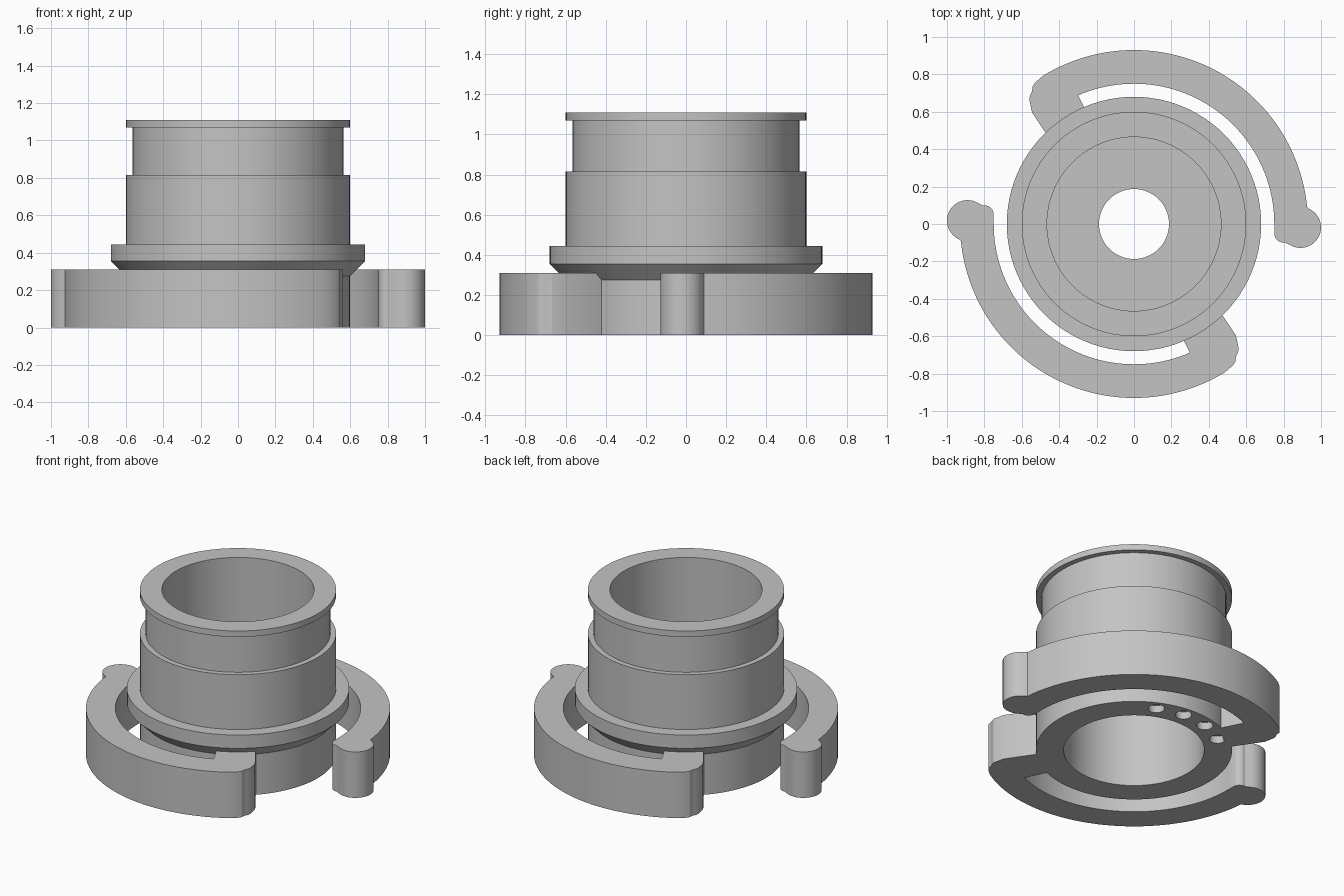
import bpy, bmesh, math
from mathutils import Matrix

if "Cube" in bpy.data.objects:
    bpy.data.objects.remove(bpy.data.objects["Cube"])

metal = bpy.data.materials.new("grey metal")
metal.diffuse_color = (0.55, 0.55, 0.55, 1)
metal.use_nodes = True
metal.node_tree.nodes["Principled BSDF"].inputs["Base Color"].default_value = metal.diffuse_color


def finish(name, bm):
    bmesh.ops.recalc_face_normals(bm, faces=bm.faces)
    mesh = bpy.data.meshes.new(name)
    bm.to_mesh(mesh)
    bm.free()
    mesh.materials.append(metal)
    ob = bpy.data.objects.new(name, mesh)
    bpy.context.collection.objects.link(ob)
    return ob


def smooth(ob):
    bpy.ops.object.select_all(action='DESELECT')
    ob.select_set(True)
    bpy.context.view_layer.objects.active = ob
    bpy.ops.object.shade_smooth_by_angle(angle=math.radians(25))


def lathe(name, profile, steps=96):
    """Revolve a closed (radius, height) profile around z."""
    bm = bmesh.new()
    rings = []
    for i in range(steps):
        a = 2 * math.pi * i / steps
        rings.append([bm.verts.new((r * math.cos(a), r * math.sin(a), z)) for r, z in profile])
    n = len(profile)
    for i in range(steps):
        p, q = rings[i], rings[(i + 1) % steps]
        for j in range(n):
            k = (j + 1) % n
            bm.faces.new((p[j], q[j], q[k], p[k]))
    return finish(name, bm)


def arc(r, a0, a1, n, cx=0, cy=0):
    angles = [math.radians(a0 + (a1 - a0) * i / n) for i in range(n + 1)]
    return [(cx + r * math.cos(a), cy + r * math.sin(a)) for a in angles]


# Coupling body: stepped outside, bore with a pierced inner wall
body = lathe("coupling_body", [
    (0.43, 0), (0.60, 0), (0.60, 0.275), (0.68, 0.355), (0.68, 0.445),
    (0.60, 0.445), (0.60, 0.815), (0.565, 0.815), (0.565, 1.07),
    (0.60, 1.07), (0.60, 1.11), (0.465, 1.11), (0.465, 0.63),
    (0.187, 0.63), (0.187, 0.53), (0.43, 0.53)])

# Four shallow blind holes in the underside
bm = bmesh.new()
for deg in (65, 85, 105, 125):
    a = math.radians(deg)
    bmesh.ops.create_cone(bm, cap_ends=True, segments=24, radius1=0.05, radius2=0.05, depth=0.1,
                          matrix=Matrix.Translation((0.528 * math.cos(a), 0.528 * math.sin(a), 0)))
cutter = finish("hole_cutter", bm)
cutter.hide_render = True
mod = body.modifiers.new("holes", 'BOOLEAN')
mod.operation = 'DIFFERENCE'
mod.solver = 'EXACT'
mod.object = cutter
bpy.context.view_layer.objects.active = body
bpy.ops.object.modifier_apply(modifier=mod.name)
bpy.data.objects.remove(cutter, do_unlink=True)
smooth(body)

# Hooked claw outline: root, outer arc, rounded lug, inner arc
outline = [(-0.225, 0.54), (-0.41, 0.395), (-0.545, 0.595)]
outline += arc(0.13, 170, 150, 3, -0.432, 0.645)
outline += [(-0.543, 0.735), (-0.527, 0.758)]
outline += arc(0.93, 121.5, 5.5, 48)
outline += arc(0.11, 65, -120, 18, 0.89, -0.018)
outline += [(0.805, -0.098)]
outline += arc(0.05, -100, -172, 5, 0.80, -0.05)
outline += arc(0.75, 0, 113.5, 48)

# Two claws, opposite each other
for name, turn in (("back_claw", 0), ("front_claw", math.pi)):
    bm = bmesh.new()
    face = bm.faces.new([bm.verts.new((x, y, 0)) for x, y in outline])
    top = bmesh.ops.extrude_face_region(bm, geom=[face])["geom"]
    bmesh.ops.translate(bm, vec=(0, 0, 0.31),
                        verts=[g for g in top if isinstance(g, bmesh.types.BMVert)])
    bmesh.ops.rotate(bm, verts=bm.verts, matrix=Matrix.Rotation(turn, 3, 'Z'))
    smooth(finish(name, bm))
